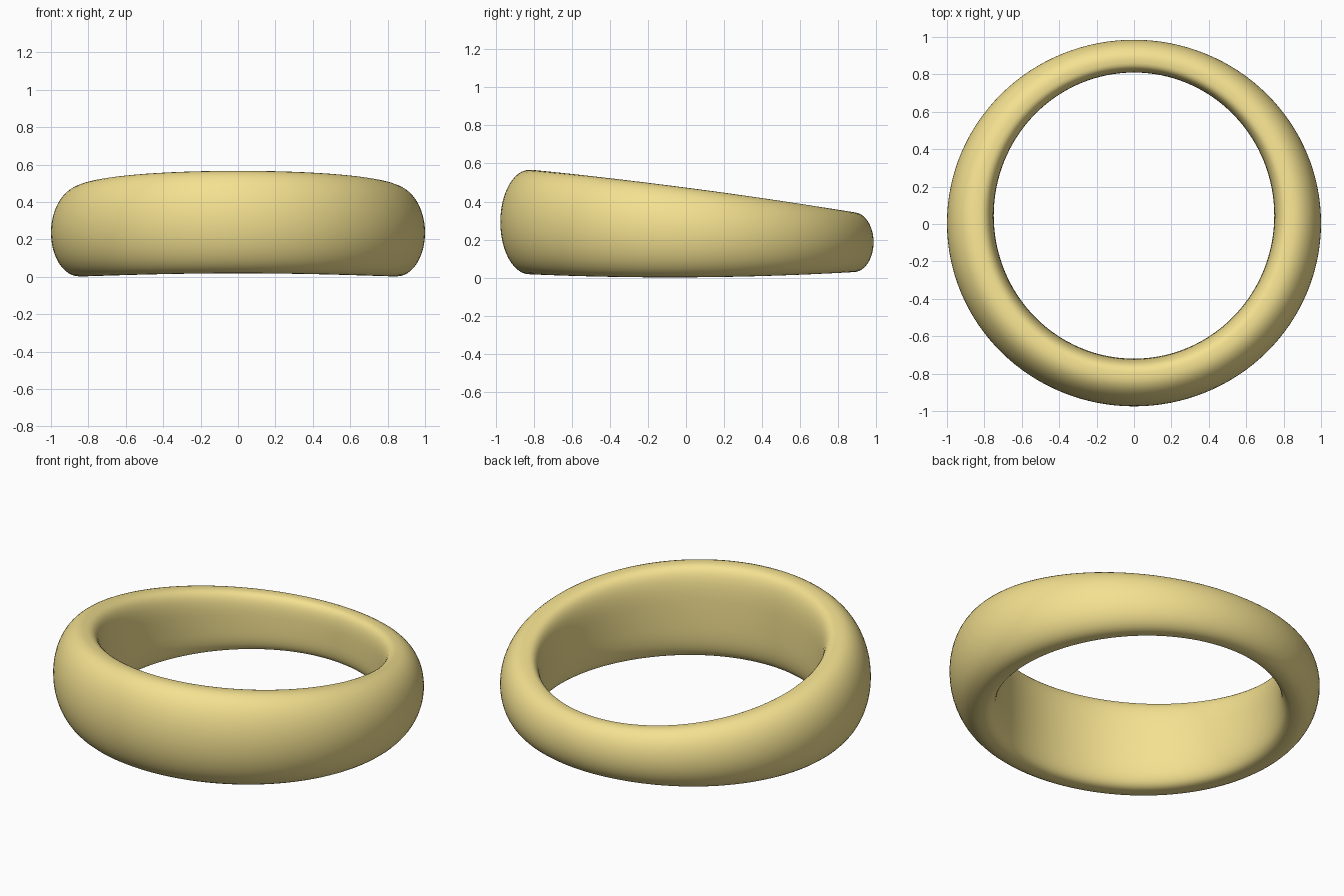
import bpy, bmesh
from math import sin, cos, pi, copysign

if "Cube" in bpy.data.objects:
    bpy.data.objects.remove(bpy.data.objects["Cube"])

RING, SECT = 128, 48

def spow(v, e):
    return copysign(abs(v) ** e, v)

def section(a):
    """D-shaped band section at ring angle a: flat inside, domed outside."""
    c, s = cos(a), sin(a)
    inner = (0.75 * c, 0.045 + 0.765 * s)
    outer = (1.0 * c, 0.005 + 0.98 * s)
    # crest line runs between the inner and outer outlines
    f0 = 0.40
    y = inner[1] + (outer[1] - inner[1]) * f0
    top = 0.473 - 0.13 * y - 0.02 * y * y
    bottom = 0.002 + 0.005 * y + 0.030 * y * y
    mid, half = (top + bottom) / 2, (top - bottom) / 2
    pts = []
    for j in range(SECT):
        b = 2 * pi * j / SECT
        e = 2 / 2.0 if cos(b) > 0 else 2 / 3.2
        width = 1 - f0 if cos(b) > 0 else f0
        f = f0 + width * spow(cos(b), e)
        z = mid + half * spow(sin(b), e)
        pts.append((inner[0] + (outer[0] - inner[0]) * f,
                    inner[1] + (outer[1] - inner[1]) * f, z))
    return pts

# Tapered ring band
bm = bmesh.new()
loops = [[bm.verts.new(p) for p in section(2 * pi * i / RING)] for i in range(RING)]
for i in range(RING):
    A, B = loops[i], loops[(i + 1) % RING]
    for j in range(SECT):
        k = (j + 1) % SECT
        bm.faces.new((A[j], B[j], B[k], A[k])).smooth = True
bmesh.ops.recalc_face_normals(bm, faces=bm.faces)
mesh = bpy.data.meshes.new("ring_band")
bm.to_mesh(mesh)
bm.free()
band = bpy.data.objects.new("ring_band", mesh)
bpy.context.collection.objects.link(band)

# Pale gold
gold = bpy.data.materials.new("pale_gold")
gold.diffuse_color = (0.90, 0.75, 0.28, 1)
gold.use_nodes = True
gold.node_tree.nodes["Principled BSDF"].inputs["Base Color"].default_value = gold.diffuse_color
mesh.materials.append(gold)
